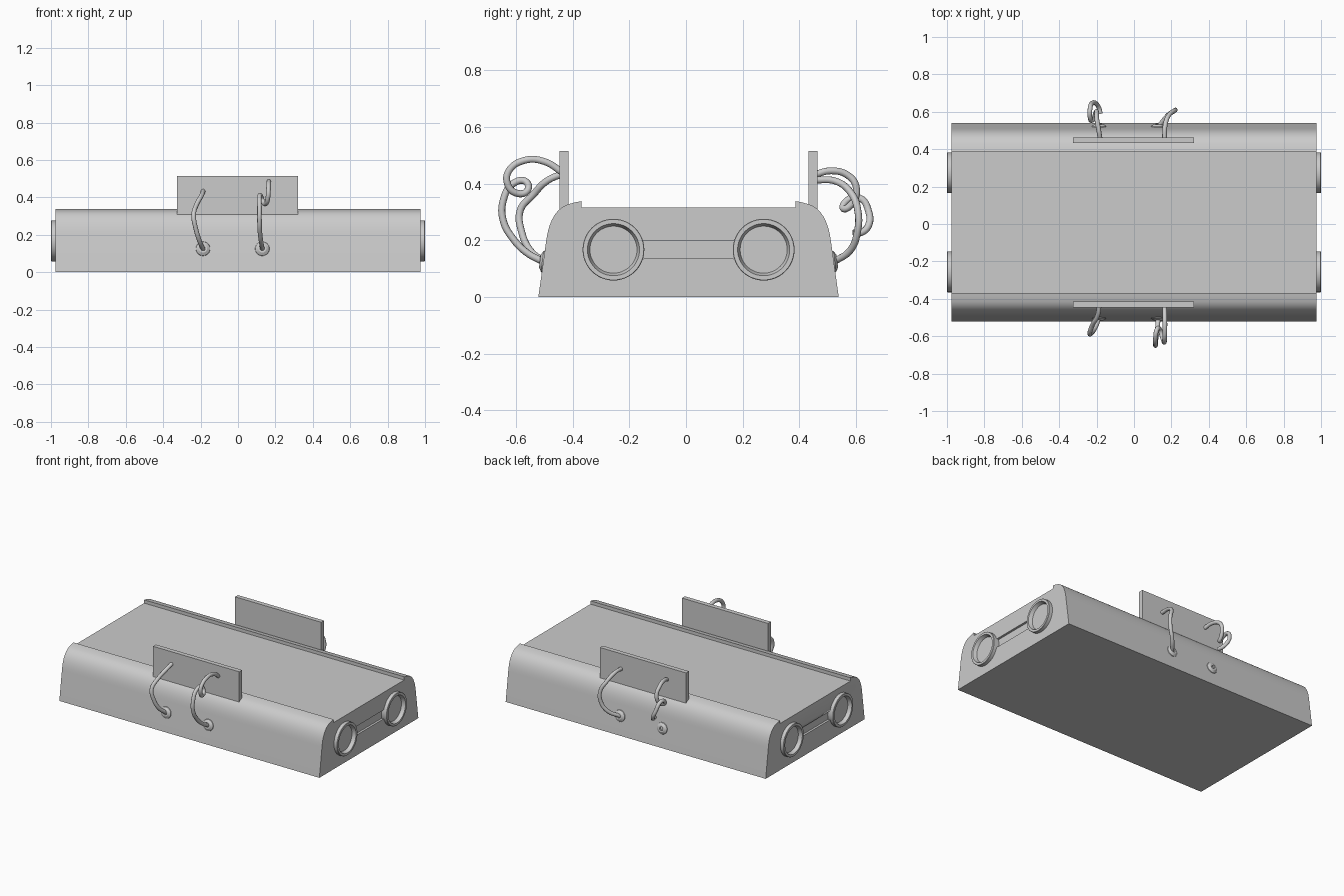
import bpy, bmesh, math
from mathutils import Matrix, Vector

cube = bpy.data.objects.get("Cube")
if cube:
    bpy.data.objects.remove(cube)

grey = bpy.data.materials.new("light_grey")
grey.use_nodes = True
COLOUR = (0.6, 0.6, 0.6, 1)
grey.diffuse_color = COLOUR
grey.node_tree.nodes["Principled BSDF"].inputs["Base Color"].default_value = COLOUR

MID = 0.009       # y of the body's middle plane
END = 0.975       # half length of the body
RING_Z = 0.167


def activate(ob):
    bpy.ops.object.select_all(action='DESELECT')
    ob.select_set(True)
    bpy.context.view_layer.objects.active = ob


def finish(name, bm, matrix=Matrix(), angle=30):
    bmesh.ops.remove_doubles(bm, verts=bm.verts, dist=1e-5)
    bmesh.ops.recalc_face_normals(bm, faces=bm.faces)
    bm.transform(matrix)
    mesh = bpy.data.meshes.new(name)
    bm.to_mesh(mesh)
    bm.free()
    ob = bpy.data.objects.new(name, mesh)
    bpy.context.collection.objects.link(ob)
    mesh.materials.append(grey)
    activate(ob)
    bpy.ops.object.shade_smooth_by_angle(angle=math.radians(angle))
    return ob


def extrude_x(name, outline, x0, x1):
    """Extrude a closed (y, z) outline along x."""
    bm = bmesh.new()
    face = bm.faces.new([bm.verts.new((x0, y, z)) for y, z in outline])
    new = bmesh.ops.extrude_face_region(bm, geom=[face])["geom"]
    verts = [v for v in new if isinstance(v, bmesh.types.BMVert)]
    bmesh.ops.translate(bm, verts=verts, vec=(x1 - x0, 0, 0))
    return finish(name, bm)


def lathe(name, profile, matrix, steps=48):
    """Spin a (radius, height) profile about z, then place it."""
    bm = bmesh.new()
    verts = [bm.verts.new((r, 0, h)) for r, h in profile]
    edges = [bm.edges.new(pair) for pair in zip(verts, verts[1:])]
    bmesh.ops.spin(bm, geom=verts + edges, axis=(0, 0, 1), cent=(0, 0, 0),
                   angle=2 * math.pi, steps=steps)
    return finish(name, bm, matrix)


def box(name, centre, size):
    bm = bmesh.new()
    bmesh.ops.create_cube(bm, size=1)
    return finish(name, bm, Matrix.Translation(centre) @ Matrix.Diagonal((*size, 1)))


def cable(name, points):
    curve = bpy.data.curves.new(name, 'CURVE')
    curve.dimensions = '3D'
    curve.bevel_depth = 0.0125
    curve.bevel_resolution = 3
    curve.resolution_u = 8
    curve.use_fill_caps = True
    spline = curve.splines.new('BEZIER')
    spline.bezier_points.add(len(points) - 1)
    for bp, co in zip(spline.bezier_points, points):
        bp.co = co
        bp.handle_left_type = bp.handle_right_type = 'AUTO'
    curve.materials.append(grey)
    ob = bpy.data.objects.new(name, curve)
    bpy.context.collection.objects.link(ob)
    activate(ob)
    bpy.ops.object.convert(target='MESH')


# Body: sloped sides, rounded shoulders, low rails beside a flat deck
a, b, c = Vector((0.502, 0.2)), Vector((0.488, 0.305)), Vector((0.425, 0.327))
shoulder = [a * (1 - t)**2 + b * 2 * t * (1 - t) + c * t * t for t in [i / 10 for i in range(11)]]
half = [(0.53, 0), *[tuple(p) for p in shoulder], (0.4, 0.334), (0.378, 0.338), (0.378, 0.316)]
outline = [(MID + y, z) for y, z in half] + [(MID - y, z) for y, z in reversed(half)]
body = extrude_x("body", outline, -END, END)

# Shallow channel joining the two rings on each end
half = [(0.18, 0.05), (0.157, 0.03)]
channel = [(MID + s * y, RING_Z + k * z)
           for s, k, order in ((1, 1, 1), (-1, 1, -1), (-1, -1, 1), (1, -1, -1))
           for y, z in half[::order]]
for side in (-1, 1):
    cutter = extrude_x("channel_cutter", channel, side * (END - 0.015), side * (END + 0.1))
    activate(body)
    mod = body.modifiers.new("channel", 'BOOLEAN')
    mod.operation = 'DIFFERENCE'
    mod.solver = 'EXACT'
    mod.object = cutter
    bpy.ops.object.modifier_apply(modifier=mod.name)
    bpy.data.objects.remove(cutter)

# Raised rings on the ends
ring = [(0.109, -0.016), (0.109, 0.023), (0.107, 0.025), (0.092, 0.025), (0.083, 0.001), (0, 0.001)]
for side, end in ((1, "left"), (-1, "right")):
    for s, place in ((-1, "front"), (1, "back")):
        lathe(f"{place}_{end}_end_ring", ring,
              Matrix.Translation((side * END, MID + s * 0.265, RING_Z))
              @ Matrix.Rotation(side * math.pi / 2, 4, 'Y'))

# Upright plates and the cable sockets below them
socket = [(0.04, -0.004), (0.037, 0.003), (0.022, 0.012), (0.012, 0.012), (0.012, 0.001), (0, 0.001)]
for s, place in ((-1, "front"), (1, "back")):
    box(f"{place}_plate", (-0.002, MID + s * 0.439, 0.41), (0.646, 0.031, 0.21))
    for x, side in ((0.13, "left"), (-0.187, "right")):
        normal = Vector((0, s, 0.13))
        lathe(f"{place}_{side}_socket", socket,
              Matrix.Translation((x, MID + s * 0.513, 0.125))
              @ normal.to_track_quat('Z', 'Y').to_matrix().to_4x4(), 24)

# Cables from the plates to the sockets
cable("front_right_cable", [
    (-.185, -.43, .437), (-.195, -.49, .41), (-.222, -.54, .36), (-.237, -.585, .305),
    (-.225, -.58, .23), (-.205, -.55, .165), (-.187, -.5, .123)])
cable("front_left_cable", [
    (.163, -.43, .435), (.165, -.5, .478), (.165, -.57, .482), (.163, -.625, .445),
    (.16, -.63, .4), (.15, -.6, .367), (.135, -.56, .375), (.122, -.565, .407),
    (.115, -.61, .4), (.115, -.645, .34), (.115, -.645, .27), (.118, -.61, .205),
    (.125, -.56, .155), (.13, -.5, .123)])
cable("back_left_cable", [
    (.163, .45, .413), (.167, .53, .408), (.185, .58, .37), (.218, .607, .3),
    (.215, .605, .23), (.18, .58, .165), (.13, .52, .123)])
# Loose cable with a curled end
cable("back_right_cable", [
    (-.18, .45, .43), (-.19, .51, .445), (-.2, .57, .43), (-.2, .6, .39),
    (-.207, .59, .335), (-.222, .555, .312), (-.235, .57, .342), (-.235, .615, .348),
    (-.225, .645, .3), (-.205, .645, .255), (-.187, .62, .228), (-.18, .59, .225)])
